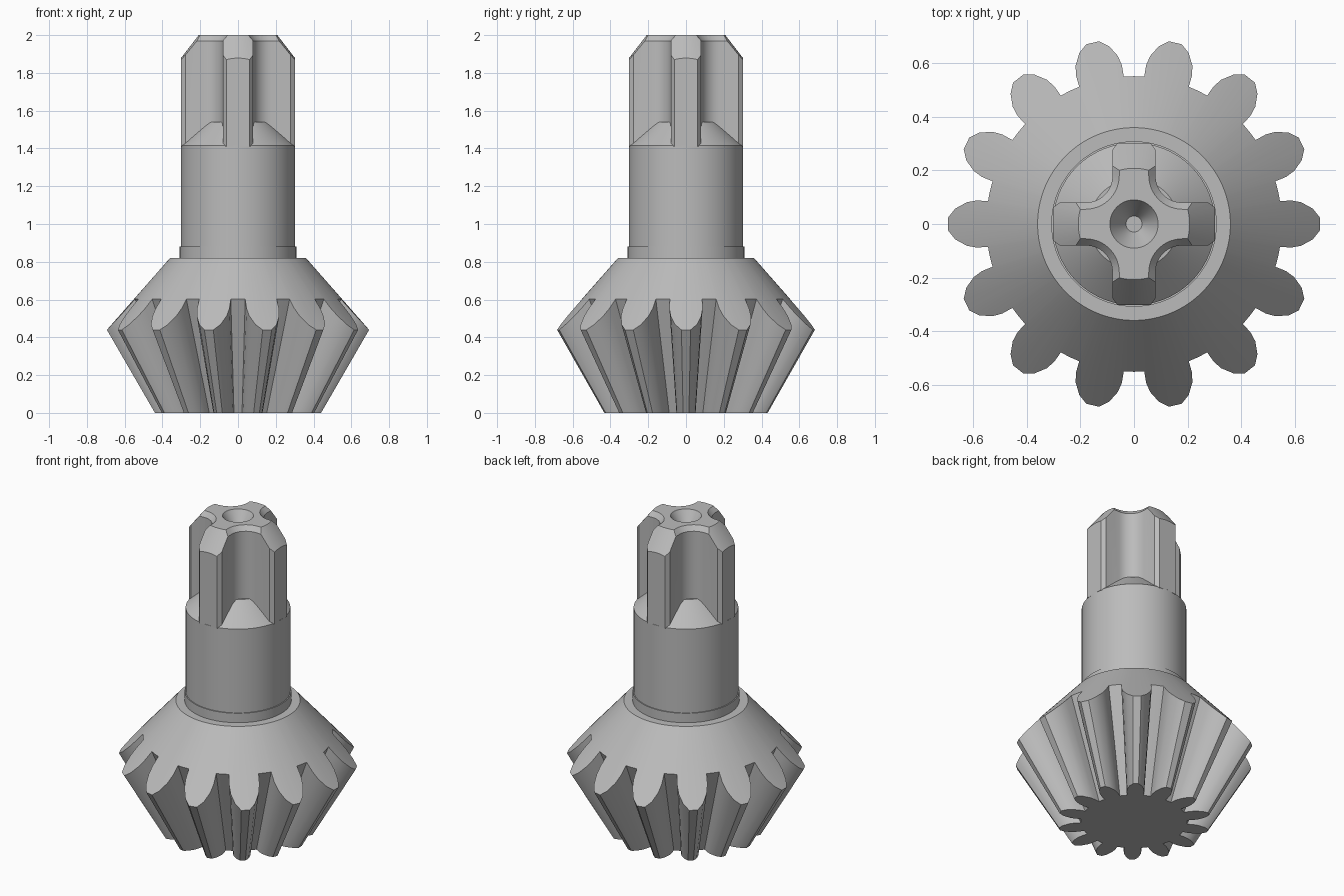
import bpy, bmesh
from math import sin, cos, pi, radians, hypot

if "Cube" in bpy.data.objects:
    bpy.data.objects.remove(bpy.data.objects["Cube"], do_unlink=True)

GREY = (0.5, 0.5, 0.5, 1)
steel = bpy.data.materials.new("plain grey")
steel.use_nodes = True
steel.diffuse_color = GREY
steel.node_tree.nodes["Principled BSDF"].inputs["Base Color"].default_value = GREY

TEETH = 14
SEGMENTS = 96
SHAFT_R = 0.303


def finish(mesh, angle=30):
    mesh.shade_smooth()
    mesh.set_sharp_from_angle(angle=radians(angle))


def loft(name, rings):
    """Join equal rings of points with quads and cap both ends."""
    bm = bmesh.new()
    loops = [[bm.verts.new(p) for p in ring] for ring in rings]
    n = len(loops[0])
    for low, high in zip(loops, loops[1:]):
        for i in range(n):
            j = (i + 1) % n
            bm.faces.new((low[i], low[j], high[j], high[i]))
    bm.faces.new(loops[0])
    bm.faces.new(loops[-1])
    bmesh.ops.recalc_face_normals(bm, faces=bm.faces)
    mesh = bpy.data.meshes.new(name)
    bm.to_mesh(mesh)
    bm.free()
    mesh.materials.append(steel)
    finish(mesh)
    obj = bpy.data.objects.new(name, mesh)
    bpy.context.collection.objects.link(obj)
    return obj


def turned(name, profile):
    """Round part from (radius, height) pairs."""
    angles = [2 * pi * i / SEGMENTS for i in range(SEGMENTS)]
    return loft(name, [[(r * cos(a), r * sin(a), z) for a in angles] for r, z in profile])


# Bevel gear: tooth outline on the base, spread along rays from the cone apex
APEX, TOP_R, TOP_Z, SLOPE = 0.76, 0.36, 0.82, 0.88
half = [(2.0, 0.44), (4.9, 0.415), (7.4, 0.376), (8.5, 0.344), (8.9, 0.308)]
tooth = [(-a, r) for a, r in reversed(half)] + half + [(180 / TEETH, 0.308)]
base, rim, crown = [], [], []
for k in range(TEETH):
    for deg, r in tooth:
        a = radians(deg) + 2 * pi * k / TEETH
        z = (TOP_R + SLOPE * TOP_Z - r) / (r / APEX + SLOPE)
        wide = r * (1 + z / APEX)
        for ring, rad, height in ((base, r, 0), (rim, wide, z), (crown, TOP_R, TOP_Z)):
            ring.append((rad * cos(a), rad * sin(a), height))
loft("bevel_gear", [base, rim, crown])

# Collar and shaft, ending in a cone between the splines
turned("collar", [(0.309, 0.81), (0.309, 0.88)])
turned("shaft", [(SHAFT_R, 0.81), (SHAFT_R, 1.415), (0.167, 1.54)])


# Four-armed spline with filleted inner corners and a chamfered top edge
def cross_ring(inset, z):
    centre, w = 0.18, 0.08 - inset
    fillet = centre - w
    quarter = [(0.4, -w + 0.02), (0.4, w - 0.02)]
    quarter = [(0.302, 0.018 - w), (0.302, w - 0.018), (0.278, w)]
    for i in range(9):
        t = -pi / 2 - i * pi / 16
        quarter.append((centre + fillet * cos(t), centre + fillet * sin(t)))
    quarter.append((w, 0.278))
    return [(x * cos(q * pi / 2) - y * sin(q * pi / 2),
             x * sin(q * pi / 2) + y * cos(q * pi / 2), z)
            for q in range(4) for x, y in quarter]


spline = loft("cross_spline", [cross_ring(0, 1.41), cross_ring(0, 1.97), cross_ring(0.05, 2.03)])

# Envelope gives the arm-end chamfers and the centre dimple
envelope = turned("spline_envelope", [(0.02, 1.35), (0.32, 1.35), (0.32, 1.855), (0.208, 2.0),
                                      (0.09, 2.0), (0.03, 1.9)])
envelope.hide_render = True
cut = spline.modifiers.new("trim", "BOOLEAN")
cut.operation = "INTERSECT"
cut.solver = "EXACT"
cut.object = envelope
trimmed = bpy.data.meshes.new_from_object(
    spline.evaluated_get(bpy.context.evaluated_depsgraph_get()))
spline.modifiers.clear()
spline.data = trimmed
finish(trimmed, 25)
bpy.data.objects.remove(envelope, do_unlink=True)
